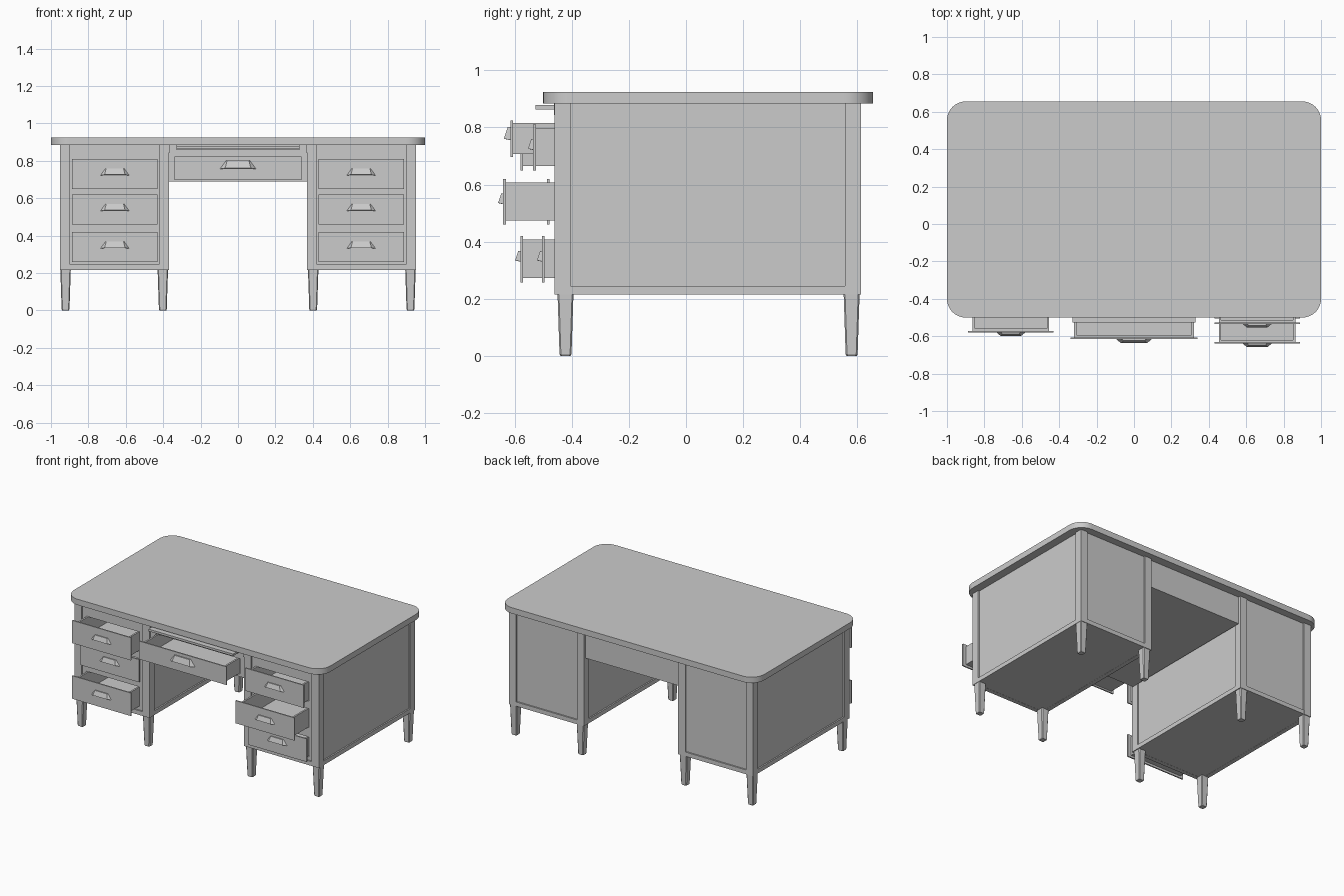
import bpy, bmesh, math

if "Cube" in bpy.data.objects:
    bpy.data.objects.remove(bpy.data.objects["Cube"])


def finish(name, bm):
    bmesh.ops.recalc_face_normals(bm, faces=bm.faces)
    me = bpy.data.meshes.new(name)
    bm.to_mesh(me)
    bm.free()
    ob = bpy.data.objects.new(name, me)
    bpy.context.collection.objects.link(ob)
    return ob


def add_box(bm, x0, x1, y0, y1, z0, z1):
    vs = bmesh.ops.create_cube(bm, size=1)["verts"]
    for v in vs:
        v.co = ((x0 + x1) / 2 + v.co.x * (x1 - x0),
                (y0 + y1) / 2 + v.co.y * (y1 - y0),
                (z0 + z1) / 2 + v.co.z * (z1 - z0))


def boxes(name, dims):
    bm = bmesh.new()
    for d in dims:
        add_box(bm, *d)
    return finish(name, bm)


# Rounded desktop slab
def desktop(x, y0, y1, z0, z1, r, seg=12):
    bm = bmesh.new()
    ring = []
    corners = [(x - r, y1 - r), (-x + r, y1 - r), (-x + r, y0 + r), (x - r, y0 + r)]
    for i, (cx, cy) in enumerate(corners):
        for k in range(seg + 1):
            a = (i + k / seg) * math.pi / 2
            ring.append(bm.verts.new((cx + r * math.cos(a), cy + r * math.sin(a), z0)))
    face = bm.faces.new(ring)
    top = bmesh.ops.extrude_face_region(bm, geom=[face])["geom"]
    for v in top:
        if isinstance(v, bmesh.types.BMVert):
            v.co.z = z1
    if face.is_valid is False or len(bm.faces) < len(ring) + 2:
        bm.faces.new(ring)
    ob = finish("desktop", bm)
    bpy.context.view_layer.objects.active = ob
    ob.select_set(True)
    bpy.ops.object.shade_smooth_by_angle(angle=math.radians(30))
    ob.select_set(False)


# Tapered square leg with chamfered corners
def leg(x, y):
    bm = bmesh.new()
    rings = []
    for z, h in ((0, 0.018), (0.006, 0.021), (0.22, 0.028)):
        c = h - 0.005
        pts = [(h, -c), (h, c), (c, h), (-c, h), (-h, c), (-h, -c), (-c, -h), (c, -h)]
        rings.append([bm.verts.new((x + a, y + b, z)) for a, b in pts])
    for lo, hi in zip(rings, rings[1:]):
        for i in range(8):
            j = (i + 1) % 8
            bm.faces.new((lo[i], lo[j], hi[j], hi[i]))
    bm.faces.new(rings[0])
    bm.faces.new(rings[-1])
    finish("leg", bm)


# Cup pull, open underneath
def handle(cx, y, cz, s=1.0):
    bm = bmesh.new()
    rows = [(0.050, 0, 0.030), (0.046, -0.007, 0.030),
            (0.055, -0.018, -0.003), (0.077, 0, -0.007)]
    L, R = [[bm.verts.new((cx + d * a * s, y + b * s, cz + c * s)) for a, b, c in rows]
            for d in (-1, 1)]
    bm.faces.new((L[0], R[0], R[1], L[1]))
    bm.faces.new((L[1], R[1], R[2], L[2]))
    for side in (L, R):
        bm.faces.new((side[0], side[1], side[2]))
        bm.faces.new((side[0], side[2], side[3]))
    ob = finish("drawer_handle", bm)
    m = ob.modifiers.new("thickness", "SOLIDIFY")
    m.thickness = 0.003


# Drawer: overlay front plus open-topped box
def drawer(x0, x1, z0, z1, y, edge, zb0, zb1, hz, s=1.0):
    t = 0.012
    boxes("drawer_front", [(x0, x1, y, y + 0.009, z0, z1)])
    a, b, ya, yb = x0 + edge, x1 - edge, y + 0.009, y + 0.95
    boxes("drawer_box", [(a, a + t, ya, yb, zb0, zb1), (b - t, b, ya, yb, zb0, zb1),
                         (a + t, b - t, yb - t, yb, zb0, zb1),
                         (a + t, b - t, ya, ya + t, zb0, zb1),
                         (a + t, b - t, ya + t, yb - t, zb0, zb0 + t)])
    handle((x0 + x1) / 2, y, hz, s)


desktop(1.0, -0.5, 0.655, 0.884, 0.925, 0.1)

XI, XO, YF, YB, ZB, ZT = 0.368, 0.952, -0.46, 0.612, 0.215, 0.884
P, R = 0.055, 0.010      # post width, panel recess
ROWS = [(0.65, 0.81), (0.46, 0.62), (0.258, 0.42)]
OUT = {-1: (-0.58, -0.487, -0.58), 1: (-0.535, -0.64, -0.504)}

for s in (-1, 1):
    def mx(x0, x1, *rest):
        return (min(s * x0, s * x1), max(s * x0, s * x1), *rest)

    # Corner posts and bottom rails
    boxes("pedestal_posts", [mx(xa, xa + P, ya, ya + P, ZB, ZT)
                             for xa in (XI, XO - P) for ya in (YF, YB - P)])
    ra, rb = ZB, ZB + 0.03
    boxes("pedestal_bottom_rails", [
        mx(XI, XI + 0.03, YF + P, YB - P, ra, rb),
        mx(XO - 0.03, XO, YF + P, YB - P, ra, rb),
        mx(XI + P, XO - P, YB - 0.03, YB, ra, rb),
        mx(XI + P, XO - P, YF, YF + 0.03, ra, rb)])
    # Recessed panels and floor
    boxes("pedestal_panels", [
        mx(XI + R, XI + R + 0.012, YF + 0.03, YB - 0.03, ZB, ZT),
        mx(XO - R - 0.012, XO - R, YF + 0.03, YB - 0.03, ZB, ZT),
        mx(XI + 0.03, XO - 0.03, YB - R - 0.012, YB - R, ZB, ZT),
        mx(XI + 0.012, XO - 0.012, YF + 0.012, YB - 0.012, ZB + 0.001, ZB + 0.014)])
    # Face frame between the drawers
    f0, f1 = YF + R, YF + R + 0.02
    gaps = [(0.795, ZT), (0.608, 0.66), (0.408, 0.475), (ZB + 0.01, 0.268)]
    boxes("pedestal_face_frame",
          [mx(XI + P, XO - P, f0, f1, a, b) for a, b in gaps]
          + [mx(XI + P, 0.452, f0, f1, ZB + 0.01, ZT),
             mx(0.868, XO - P, f0, f1, ZB + 0.01, ZT)])
    for (z0, z1), y in zip(ROWS, OUT[s]):
        x0, x1 = sorted((s * 0.43, s * 0.887))
        drawer(x0, x1, z0, z1, y, 0.024, z0 + 0.015, z1 - 0.013, (z0 + z1) / 2 - 0.001)
    # Legs
    for x in (0.402, 0.922):
        for y in (-0.422, 0.58):
            leg(s * x, y)
    # Small bracket joining apron and pedestal
    boxes("apron_bracket", [mx(XI - 0.005, 0.382, YF - 0.003, YF + 0.03, 0.843, ZT)])

# Centre bay: floor, back panel and face frame with drawer and slide openings
boxes("centre_bay_floor", [(-XI, XI, -0.45, 0.59, 0.689, 0.699)])
boxes("centre_back_panel", [(-XI, XI, 0.58, 0.595, 0.689, ZT)])
boxes("centre_face_frame", [
    (-XI, -0.33, -0.45, -0.43, 0.689, ZT), (0.33, XI, -0.45, -0.43, 0.689, ZT),
    (-0.33, 0.33, -0.45, -0.43, 0.689, 0.706), (-0.33, 0.33, -0.45, -0.43, 0.816, 0.861)])

# Centre drawer and pull-out writing slide
drawer(-0.34, 0.34, 0.696, 0.824, -0.615, 0.02, 0.707, 0.815, 0.765, 1.25)
boxes("writing_slide", [(-0.33, 0.33, -0.527, 0.3, 0.863, 0.878)])
